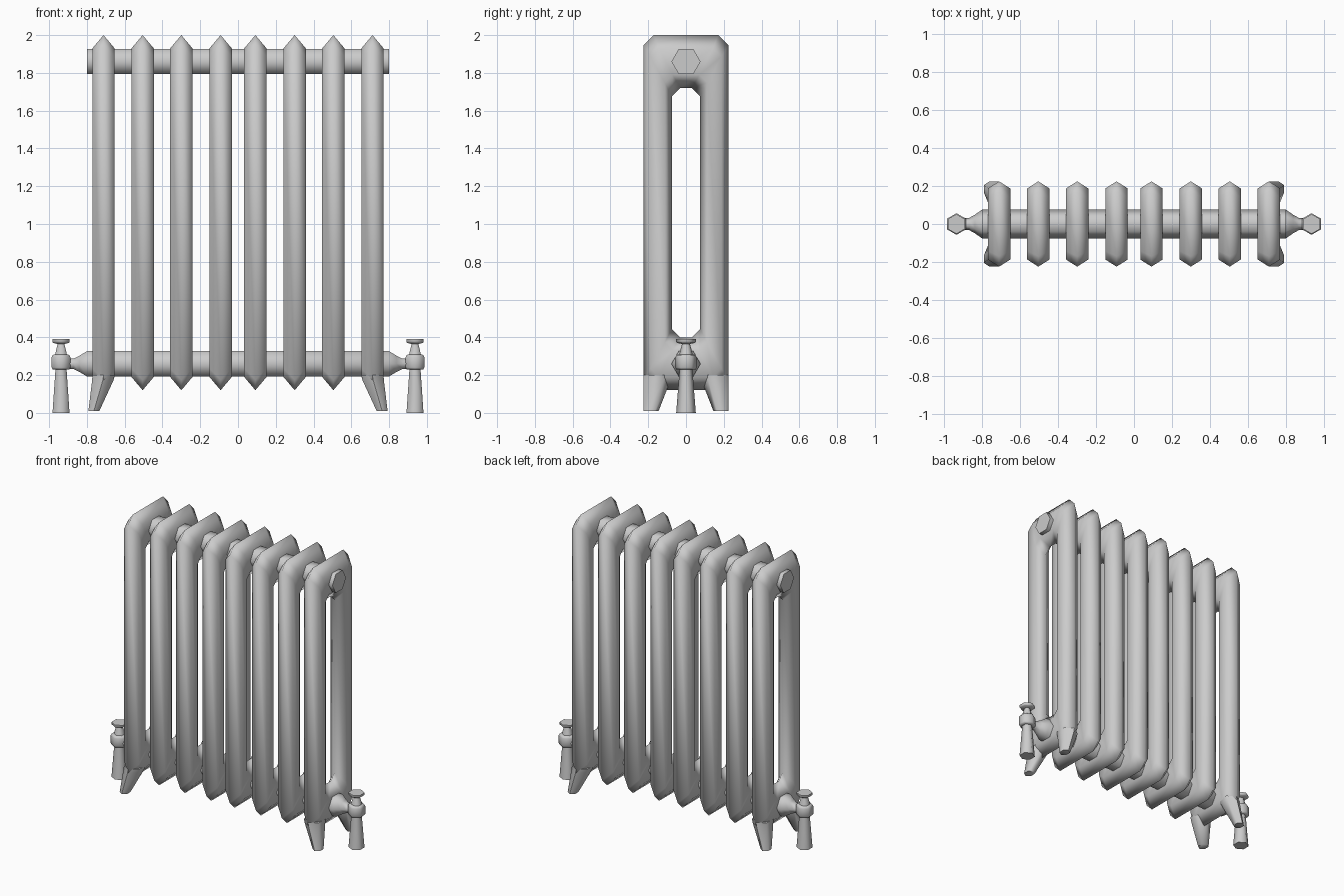
import bpy, bmesh
from math import sin, cos, pi, radians
from mathutils import Vector

if "Cube" in bpy.data.objects:
    bpy.data.objects.remove(bpy.data.objects["Cube"])

MID_Z = 1.06                      # mid height of a radiator section
PIPE_Z = (0.26, 1.86)


def loft(name, rings, closed=False, angle=65):
    """Skin a list of equal-length point rings; close it on itself or cap the ends."""
    bm = bmesh.new()
    vs = [[bm.verts.new(p) for p in r] for r in rings]
    n = len(rings[0])
    for i in range(len(vs) if closed else len(vs) - 1):
        a, b = vs[i], vs[(i + 1) % len(vs)]
        for j in range(n):
            k = (j + 1) % n
            bm.faces.new((a[j], a[k], b[k], b[j]))
    if not closed:
        bm.faces.new(vs[0])
        bm.faces.new(vs[-1])
    bmesh.ops.recalc_face_normals(bm, faces=bm.faces)
    mesh = bpy.data.meshes.new(name)
    bm.to_mesh(mesh)
    bm.free()
    obj = bpy.data.objects.new(name, mesh)
    bpy.context.collection.objects.link(obj)
    bpy.ops.object.select_all(action='DESELECT')
    bpy.context.view_layer.objects.active = obj
    obj.select_set(True)
    bpy.ops.object.shade_smooth_by_angle(angle=radians(angle))
    return obj


def frame(x, hy, hz, c):
    """Rectangle in the yz plane with chamfered corners."""
    pts = [(hy, hz - c), (hy - c, hz), (c - hy, hz), (-hy, hz - c),
           (-hy, c - hz), (c - hy, -hz), (hy - c, -hz), (hy, c - hz)]
    return [(x, y, MID_Z + z) for y, z in pts]


def hexagon(cx, cy, z, rx, ry):
    """Horizontal hexagon pointing along y."""
    return [(cx + x * rx, cy + y * ry, z) for x, y in
            ((0, 1), (1, .5), (1, -.5), (0, -1), (-1, -.5), (-1, .5))]


def pipe(name, z, profile):
    """Hexagonal pipe along x from (x, radius) pairs."""
    loft(name, [[(x, r * cos(i * pi / 3), z + r * sin(i * pi / 3))
                 for i in range(6)] for x, r in profile])


# Ring-shaped sections with a six-sided tube
positions = [s * x for s in (-1, 1) for x in (0.092, 0.30, 0.505, 0.712)]
W = 0.059
section = loft("section", [
    frame(0, .225, .94, .055),
    frame(W, .1875, .87, .045), frame(W, .1125, .73, .042),
    frame(0, .075, .66, .045),
    frame(-W, .1125, .73, .042), frame(-W, .1875, .87, .045)], True, 180)
section.location.x = positions[0]
for x in positions[1:]:
    copy = section.copy()
    copy.location.x = x
    bpy.context.collection.objects.link(copy)

# Splayed feet under the two end sections
for sx in (-1, 1):
    for sy in (-1, 1):
        loft("foot", [hexagon(sx * .712, sy * .15, .20, W, .075),
                      hexagon(sx * .715, sy * .153, .175, .057, .072),
                      hexagon(sx * .763, sy * .185, .01, .029, .04)])

# Connecting pipes; the lower one narrows towards the valves
pipe("top_pipe", PIPE_Z[1], [(-.80, .077), (.80, .077)])
taper = [(.80, .077), (.84, .049), (.87, .032), (.91, .029)]
pipe("bottom_pipe", PIPE_Z[0], [(-x, r) for x, r in reversed(taper)] + taper)

# Valves: flared supply pipe, body, neck and knob
valve = [(0, .052), (.23, .034), (.231, .052), (.24, .057), (.295, .057),
         (.307, .050), (.309, .036), (.365, .021), (.37, .046), (.375, .052), (.39, .052)]
for sx in (-1, 1):
    loft("valve", [hexagon(sx * .937, 0, z, r * .866, r) for z, r in valve])
